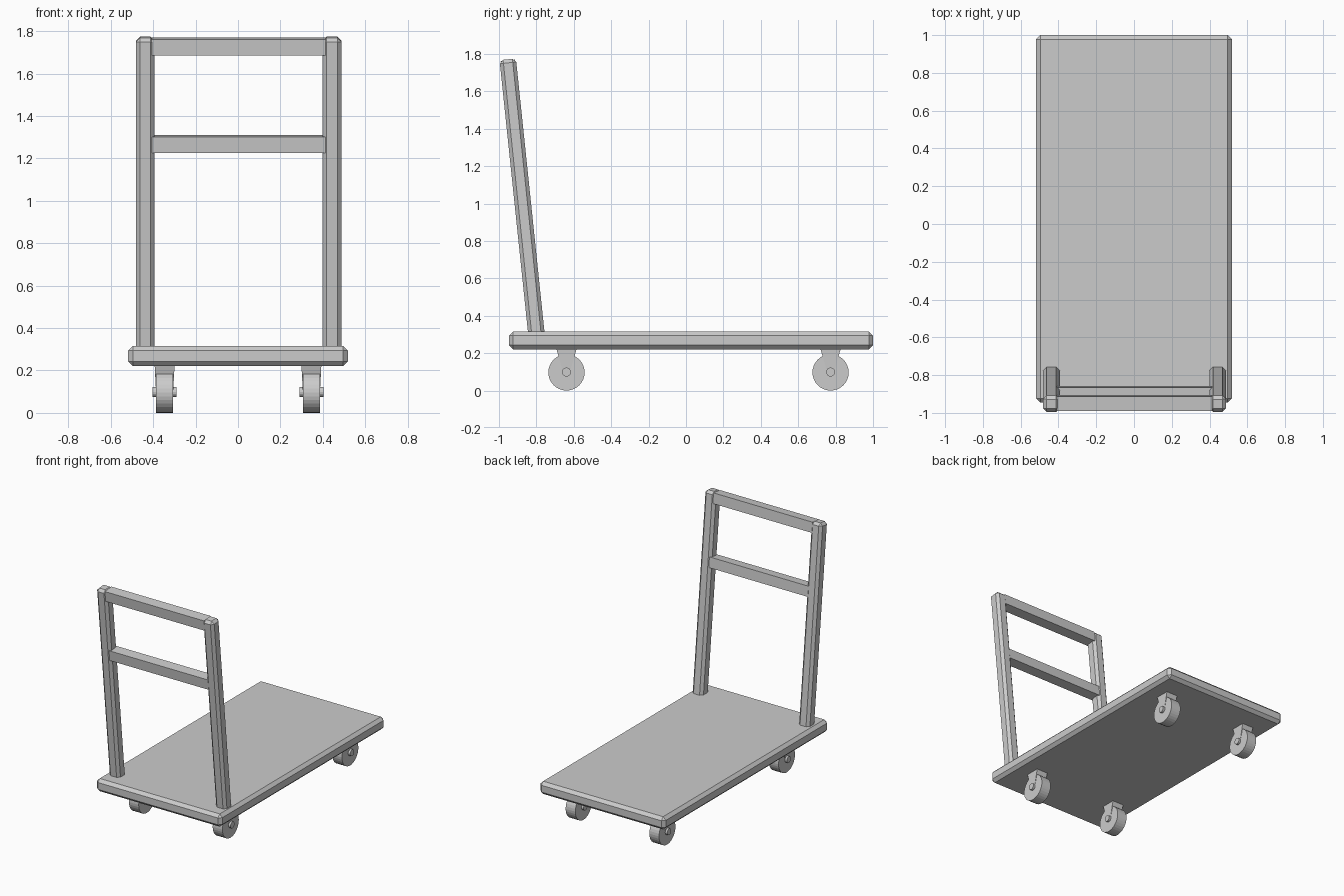
import bpy, bmesh, math
from mathutils import Matrix, Vector

if "Cube" in bpy.data.objects:
    bpy.data.objects.remove(bpy.data.objects["Cube"])

TILT = math.atan2(0.153, 1.465)      # handle leans towards -y


def make(name, bm, matrix=Matrix()):
    bmesh.ops.recalc_face_normals(bm, faces=bm.faces)
    mesh = bpy.data.meshes.new(name)
    bm.to_mesh(mesh)
    bm.free()
    mesh.transform(matrix)
    ob = bpy.data.objects.new(name, mesh)
    bpy.context.collection.objects.link(ob)
    return ob


def box(name, centre, size, bevel=0.0, tilt=0.0):
    bm = bmesh.new()
    bmesh.ops.create_cube(bm, size=1)
    bmesh.ops.scale(bm, vec=size, verts=bm.verts)
    if bevel:
        bmesh.ops.bevel(bm, geom=bm.edges[:], offset=bevel, segments=1,
                        profile=0.5, affect='EDGES')
    return make(name, bm, Matrix.Translation(centre) @ Matrix.Rotation(tilt, 4, 'X'))


def cylinder(name, centre, radius, width, sides):
    bm = bmesh.new()
    bmesh.ops.create_cone(bm, cap_ends=True, segments=sides, radius1=radius,
                          radius2=radius, depth=width)
    return make(name, bm, Matrix.Translation(centre) @ Matrix.Rotation(math.pi / 2, 4, 'Y'))


def on_handle(z):
    """Point of the leaning handle axis at height z."""
    return Vector((0.003, -0.801 - math.tan(TILT) * (z - 0.315), z))


# Deck
box("deck", (0, 0.027, 0.268), (1.036, 1.946, 0.095), 0.022)

# Leaning posts
low, high = on_handle(0.28), on_handle(1.771)
for side, label in ((-1, "left"), (1, "right")):
    box(f"handle_post_{label}", (low + high) / 2 + Vector((side * 0.44, 0, 0)),
        (0.088, 0.088, (high - low).length), 0.019, TILT)

# Cross bars
for name, z in (("top_bar", 1.727), ("middle_bar", 1.267)):
    box(name, on_handle(z), (0.82, 0.077, 0.077), 0, TILT)

# Casters: tapered bracket, wheel and axle
for end, y in (("front", -0.639), ("back", 0.773)):
    for side, label in ((-1, "left"), (1, "right")):
        x = side * 0.346
        bm = bmesh.new()
        bmesh.ops.create_cube(bm, size=2)
        for v in bm.verts:
            top = v.co.z > 0
            v.co.x *= 0.047 if top else 0.041
            v.co.y *= 0.055 if top else 0.022
            v.co.z = 0.226 if top else 0.11
        make(f"caster_bracket_{end}_{label}", bm, Matrix.Translation((x, y, 0)))
        cylinder(f"wheel_{end}_{label}", (x, y, 0.097), 0.097, 0.08, 32)
        cylinder(f"axle_{end}_{label}", (x, y, 0.099), 0.024, 0.113, 16)
